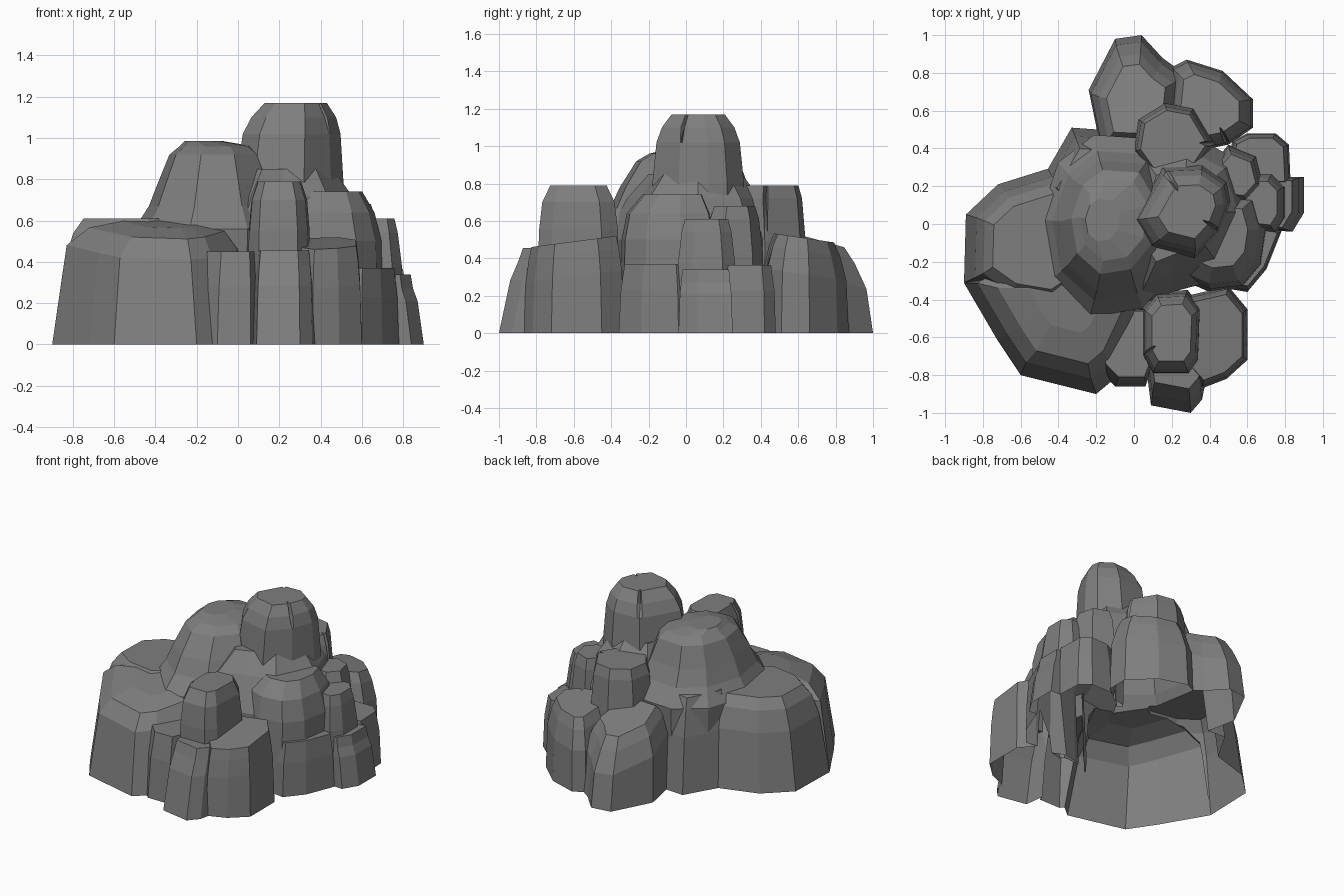
import bpy, bmesh

if "Cube" in bpy.data.objects:
    bpy.data.objects.remove(bpy.data.objects["Cube"])

stone = bpy.data.materials.new("grey_stone")
stone.diffuse_color = (0.21, 0.21, 0.21, 1)
stone.use_nodes = True
stone.node_tree.nodes["Principled BSDF"].inputs["Base Color"].default_value = stone.diffuse_color
rocks = []


def rock(name, outline, levels, tilt=(0, 0), notches=None):
    """Loft an outline through levels (z, scale, dx, dy).
    tilt slopes the top; notches = {point: depth} splits the upper rim with a crack."""
    notches = notches or {}
    xs, ys = [p[0] for p in outline], [p[1] for p in outline]
    cx, cy = (min(xs) + max(xs)) / 2, (min(ys) + max(ys)) / 2
    n = len(outline)
    # cracks: replace a point by two rim points with a third pulled inwards
    pts = []
    for i, (x, y) in enumerate(outline):
        if i in notches:
            px, py = outline[i - 1]
            qx, qy = outline[(i + 1) % n]
            pts += [(x + (px - x) * .08, y + (py - y) * .08, 0), (x, y, notches[i]),
                    (x + (qx - x) * .08, y + (qy - y) * .08, 0)]
        else:
            pts.append((x, y, 0))
    n = len(pts)
    area = sum(pts[i - 1][0] * pts[i][1] - pts[i][0] * pts[i - 1][1] for i in range(n))
    if area < 0:
        pts.reverse()
    # foot below the ground, trimmed off after joining
    levels = [(-.05 - .004 * len(rocks), levels[0][1], levels[0][2], levels[0][3])] + levels
    bm = bmesh.new()
    rings = []
    for k, (z, s, dx, dy) in enumerate(levels):
        ring = []
        for x, y, depth in pts:
            f = s * (1 - (depth if k >= len(levels) - 2 else 0))
            vx, vy = cx + (x - cx) * f + dx, cy + (y - cy) * f + dy
            vz = z + (tilt[0] * (vx - cx) + tilt[1] * (vy - cy) if k > 1 else 0)
            ring.append(bm.verts.new((vx, vy, vz)))
        rings.append(ring)
    for a, b in zip(rings, rings[1:]):
        for i in range(n):
            j = (i + 1) % n
            bm.faces.new((a[i], a[j], b[j], b[i]))
    bm.faces.new(rings[-1])
    bm.faces.new(rings[0][::-1])
    me = bpy.data.meshes.new(name)
    bm.to_mesh(me)
    bm.free()
    me.materials.append(stone)
    ob = bpy.data.objects.new(name, me)
    bpy.context.collection.objects.link(ob)
    rocks.append(ob)


def block(name, outline, h, top=.72, shift=(0, 0), **kw):
    """Ordinary boulder: steep sides, a short chamfer and a flat top."""
    dx, dy = shift
    rock(name, outline, [(0, 1, 0, 0), (h * .62, .95, dx * .5, dy * .5),
                         (h - .07, (top + .95) / 2, dx * .85, dy * .85), (h, top, dx, dy)], **kw)


# Large left boulders
rock("left_boulder", [(-.9, -.31), (-.89, .05), (-.72, .21), (-.4, .31), (-.15, .25), (-.1, -.3),
                      (-.4, -.5), (-.7, -.45)],
     [(0, 1, 0, 0), (.4, .88, .01, 0), (.54, .77, .01, 0), (.61, .62, 0, 0)])
rock("front_left_boulder", [(-.9, -.312), (-.72, -.62), (-.6, -.8), (-.2, -.9), (-.08, -.8),
                            (.06, -.5), (.1, -.1), (-.4, -.02)],
     [(0, 1, 0, 0), (.46, .86, 0, .02), (.55, .68, .02, .02), (.58, .4, .04, .06)], tilt=(0, .14))
block("back_left_boulder", [(-.48, .25), (-.33, .51), (-.19, .5), (-.05, .38), (-.08, .1), (-.4, .1)],
      .64, top=.8, shift=(.03, -.07), tilt=(.1, -.1))

# Rounded peak behind the left boulders
rock("left_peak", [(-.46, .02), (-.41, -.27), (-.22, -.44), (.03, -.4), (.2, -.2), (.25, .15),
                   (.1, .4), (-.2, .42), (-.37, .29)],
     [(0, 1.05, 0, 0), (.56, 1.12, 0, 0), (.67, .92, 0, 0), (.78, .8, 0, 0),
      (.92, .64, 0, .02), (.96, .5, 0, .03), (.985, .26, -.06, .03)])

# Tall tower and the sloping skirt below it
rock("tower_skirt", [(-.17, -.2), (0, -.46), (.2, -.38), (.5, -.3), (.66, .05), (.56, .36),
                     (.3, .5), (0, .42)],
     [(0, .9, 0, 0), (.5, .95, 0, 0), (.72, .74, 0, .02), (.85, .52, 0, .03)])
rock("tower", [(-.01, .02), (.08, -.12), (.32, -.18), (.45, -.04), (.51, .12), (.49, .22), (.36, .31),
               (.15, .3)],
     [(0, 1.05, 0, 0), (.8, 1, 0, 0), (1.02, .91, .01, 0), (1.1, .79, .02, 0), (1.17, .58, .03, 0)],
     notches={3: .3, 7: .2})

# Front column with its low ring of boulders
rock("front_column", [(.05, -.7), (.1, -.79), (.29, -.79), (.34, -.72), (.35, -.45), (.28, -.36),
                      (.12, -.37), (.05, -.45)],
     [(0, 1.05, 0, 0), (.55, .98, 0, 0), (.7, .9, 0, 0), (.79, .7, 0, 0)], notches={0: .2})
block("front_right_boulder", [(.28, -.38), (.5, -.33), (.6, -.45), (.6, -.72), (.49, -.82),
                              (.36, -.87), (.25, -.75)], .49, top=.84, tilt=(0, .13))
block("front_left_block", [(-.2, -.6), (-.18, -.78), (-.1, -.86), (.06, -.86), (.12, -.7),
                           (.12, -.45), (-.05, -.45)], .45, top=.85, shift=(.01, .02))
block("front_block", [(.07, -.8), (.09, -.96), (.3, -1), (.36, -.93), (.39, -.78), (.22, -.6)],
      .455, top=.86, shift=(0, .1))

# Right side boulders
rock("right_boulder", [(.22, -.28), (.4, -.36), (.58, -.34), (.68, -.22), (.71, -.02), (.66, .16), (.4, .18)],
     [(0, 1, 0, 0), (.5, .94, 0, 0), (.64, .84, -.01, 0), (.74, .6, -.01, .02)], notches={0: .2})
block("right_low_block", [(.45, -.335), (.6, -.36), (.7, -.24), (.78, -.04), (.65, .1), (.45, .1)],
      .37, top=.86)
block("right_column", [(.58, -.03), (.76, -.05), (.81, .03), (.81, .2), (.74, .27), (.58, .27)],
      .61, top=.72, shift=(-.02, 0))
block("right_outer_block", [(.72, -.035), (.84, -.04), (.9, .06), (.9, .25), (.83, .25), (.7, .255)],
      .34, top=.86, shift=(-.05, 0))
block("right_back_block", [(.48, .2), (.52, .44), (.6, .48), (.75, .48), (.82, .42), (.83, .2)],
      .365, top=.82)
block("right_shoulder", [(.42, .12), (.6, .1), (.69, .2), (.65, .36), (.5, .42), (.4, .3)],
      .68, top=.68)

# Back boulders
block("back_column", [(-.02, .38), (.01, .56), (.16, .65), (.32, .62), (.44, .42), (.32, .24), (.08, .24)],
      .79, top=.76, notches={4: .22})
block("back_boulder", [(-.18, .42), (-.24, .71), (-.1, .98), (.04, 1), (.15, .88), (.26, .8), (.22, .4)],
      .5, top=.62, shift=(0, -.04), tilt=(0, -.28))
block("back_right_boulder", [(.17, .55), (.2, .83), (.28, .87), (.47, .81), (.63, .66), (.63, .51),
                             (.5, .42), (.3, .38)], .51, top=.68, tilt=(0, -.15), notches={6: .2})

# Fuse all boulders into one hollow shell
for other in rocks[1:]:
    mod = rocks[0].modifiers.new("fuse_" + other.name, 'BOOLEAN')
    mod.operation, mod.solver, mod.object = 'UNION', 'EXACT', other
bpy.context.view_layer.update()
shell = bpy.data.meshes.new_from_object(rocks[0].evaluated_get(bpy.context.evaluated_depsgraph_get()))
for ob in rocks:
    bpy.data.objects.remove(ob)
bm = bmesh.new()
bm.from_mesh(shell)
bmesh.ops.bisect_plane(bm, geom=bm.verts[:] + bm.edges[:] + bm.faces[:], dist=1e-5,
                       plane_co=(0, 0, 0), plane_no=(0, 0, 1), clear_inner=True)
bm.to_mesh(shell)
bm.free()
shell.materials.clear()
shell.materials.append(stone)
formation = bpy.data.objects.new("rock_formation", shell)
bpy.context.collection.objects.link(formation)
